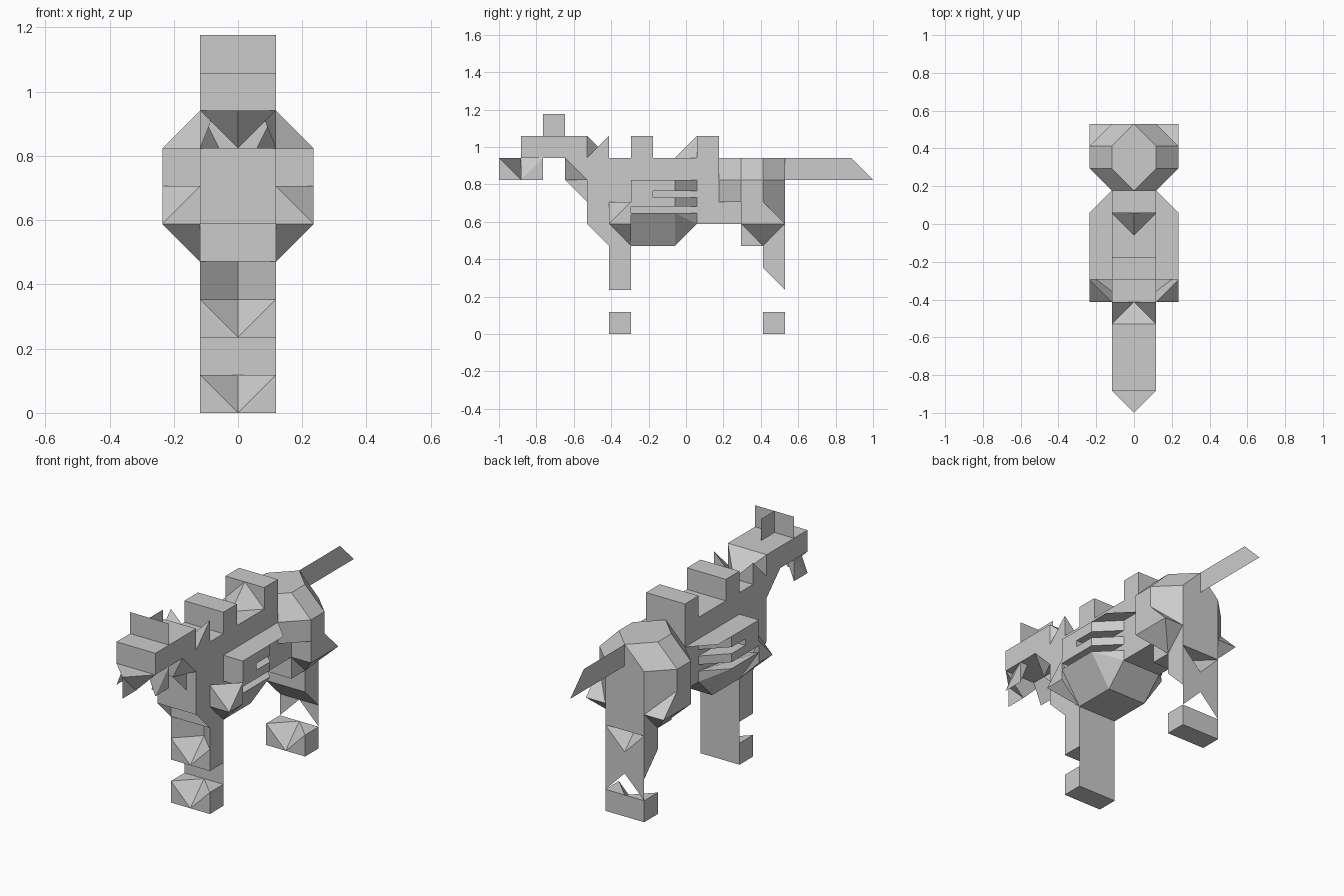
import bpy, bmesh

if "Cube" in bpy.data.objects:
    bpy.data.objects.remove(bpy.data.objects["Cube"])

U = 2 / 17  # one grid cell

mat = bpy.data.materials.new("stone_grey")
mat.diffuse_color = (0.6, 0.6, 0.6, 1)
mat.use_nodes = True
mat.node_tree.nodes["Principled BSDF"].inputs["Base Color"].default_value = mat.diffuse_color


def place(p):
    # cell coordinates: x from the middle, y from the nose, z from the ground
    return (p[0] * U, p[1] * U - 1, p[2] * U)


def finish(name, bm):
    bmesh.ops.recalc_face_normals(bm, faces=bm.faces)
    me = bpy.data.meshes.new(name)
    bm.to_mesh(me)
    bm.free()
    me.materials.append(mat)
    ob = bpy.data.objects.new(name, me)
    bpy.context.collection.objects.link(ob)
    return ob


def hull(name, pts, mirror=False):
    """Convex flat-faced block; mirror adds a second block on the other side."""
    bm = bmesh.new()
    for s in ((1, -1) if mirror else (1,)):
        vs = [bm.verts.new(place((s * x, y, z))) for x, y, z in pts]
        r = bmesh.ops.convex_hull(bm, input=vs)
        junk = {v for v in r["geom_interior"] + r["geom_unused"]
                if isinstance(v, bmesh.types.BMVert)}
        bmesh.ops.delete(bm, geom=list(junk), context='VERTS')
    bmesh.ops.dissolve_limit(bm, angle_limit=0.01, verts=bm.verts, edges=bm.edges)
    return finish(name, bm)


def slab(name, profile, w=1):
    """Side profile (y, z) spanning the width -w..w."""
    return hull(name, [(s * w, y, z) for s in (-1, 1) for y, z in profile])


def box(name, y0, y1, z0, z1):
    return slab(name, [(y0, z0), (y1, z0), (y1, z1), (y0, z1)])


def plan(name, outline, z0, z1):
    """Plan outline (x, y) raised from z0 to z1 on both sides."""
    return hull(name, [(x, y, z) for z in (z0, z1) for x, y in outline], True)


def sheet(name, *polys):
    """Thin plates."""
    bm = bmesh.new()
    for poly in polys:
        bm.faces.new([bm.verts.new(place(p)) for p in poly])
    return finish(name, bm)


def notched(name, y, z):
    """Block one cell deep with a V notch cut in its front."""
    return hull(name, [(1, y, z), (1, y + 1, z), (0, y + 1, z), (0, y, z),
                       (1, y, z + 1), (1, y + 1, z + 1), (0, y + 1, z + 1)], True)


# head, muzzle and crest
box("head", 1, 4, 8, 9)
hull("snout", [(-1, 1, 8), (1, 1, 8), (0, 0, 8), (0, 1, 7)])
sheet("snout_blade", [(0, 0, 8), (0, 0, 7), (0, 1, 7), (0, 1, 8)])
hull("jaw", [(1, 1, 7), (1, 2, 7), (1, 2, 8), (0.6, 1, 8), (0.6, 2, 8)], True)
sheet("crest", [(-1, 2, 9), (1, 2, 9), (1, 2, 10), (-1, 2, 10)],
      [(0, 2, 9), (0, 3, 9), (0, 3, 10), (0, 2, 10)])
hull("nape", [(-1, 4, 9), (1, 4, 9), (-1, 4, 8), (1, 4, 8), (0, 5, 8)])
hull("horn", [(1, 4, 8), (1, 5, 8), (1, 5, 9), (0, 5, 8)], True)

# neck and torso
hull("neck", [(s * x, y, z) for s in (-1, 1) for x, y, z in
     ((1, 3, 8), (1, 4, 8), (1, 4, 7), (0.5, 3, 7), (0.5, 4, 7))])
sheet("throat_blades", *[[(s, 3, 7), (s, 4, 7), (s, 4, 6)] for s in (-0.5, 0.5)])
box("chest", 4, 9, 5, 8)
slab("belly_core", [(5, 5), (5, 4), (8, 4), (9, 5)])
sheet("chest_blades", *[[(s, 4, 5), (s, 5, 5), (s, 5, 4)] for s in (-1, 1)])
box("loin", 9, 10, 5, 8)
box("haunch_core", 10, 13, 5, 7)
hull("rump", [(0, 10, 8), (0, 13, 8)] + [(s, y, z) for s in (-1, 1) for y, z in
     ((10, 7), (11, 8), (12, 8), (13, 7))])

# blocks on the back
box("back_block_front", 6, 7, 8, 9)
box("back_block_rear", 9, 10, 8, 9)
hull("back_ramp", [(-1, 9, 8), (1, 9, 8), (0, 9, 9), (0, 8, 8)])

# shoulders, stacked ribs and belly
RIB = [(1, 6), (2, 6), (2, 8), (1, 9)]
plan("shoulder_block", [(1, 6), (2, 6), (2, 7), (1, 7)], 6, 7)
plan("rib_upper", RIB, 6.5, 7)
plan("rib_lower", RIB, 5.8, 6.2)
sheet("rib_cover", *[[(s, 6, 7), (2 * s, 6, 7), (2 * s, 9, 7), (s, 10, 7)]
                     for s in (-1, 1)])
hull("belly", [(1, 6, 4), (1, 8, 4), (2, 6, 5.5), (2, 8, 5.5), (1, 9, 5), (1, 5, 5),
               (1, 9, 5.5)], True)
hull("shoulder_spike", [(2, 5, 5), (1, 5, 5), (1, 5, 6), (2, 6, 6), (1, 6, 4),
                        (2, 6, 5)], True)

# hips
hull("hip_upper", [(2, 11, 6), (2, 11, 7), (2, 12, 6), (2, 12, 7), (1, 10, 7), (1, 10, 6),
                   (1, 11, 8), (1, 12, 8), (1, 13, 7), (1, 13, 6)], True)
plan("hip_lower", [(1, 11), (2, 11), (2, 12), (1, 13)], 5, 6)
hull("hip_spike", [(2, 11, 5), (2, 13, 5), (2, 12, 6), (1, 12, 4), (1, 13, 5),
                   (1, 11, 5)], True)

# front leg
plan("front_leg", [(1, 5), (1, 6), (0, 6)], 3, 4)
notched("front_shin", 5, 2)
notched("front_foot", 5, 0)
sheet("front_ankle", [(-1, 6, 1), (1, 6, 1), (1, 6, 2), (-1, 6, 2)])

# rear leg
box("rear_leg", 12, 13, 4, 5)
slab("rear_thigh", [(11, 5), (11, 4), (12, 4), (12, 5)])
hull("rear_knee", [(1, 12, 3), (1, 13, 3), (0, 12, 3), (0, 13, 3), (1, 12, 4),
                   (1, 13, 4), (0, 12, 4)], True)
slab("rear_shin", [(12, 3), (13, 3), (13, 2)])
notched("rear_foot", 12, 0)
sheet("rear_ankle", [(1, 13, 1), (1, 13, 2), (0, 13, 2)],
      [(-1, 13, 1), (-1, 13, 2), (0, 13, 2)])

# tail
sheet("tail", [(0, 13, 7), (0, 17, 7), (0, 16, 8), (0, 13, 8)])
